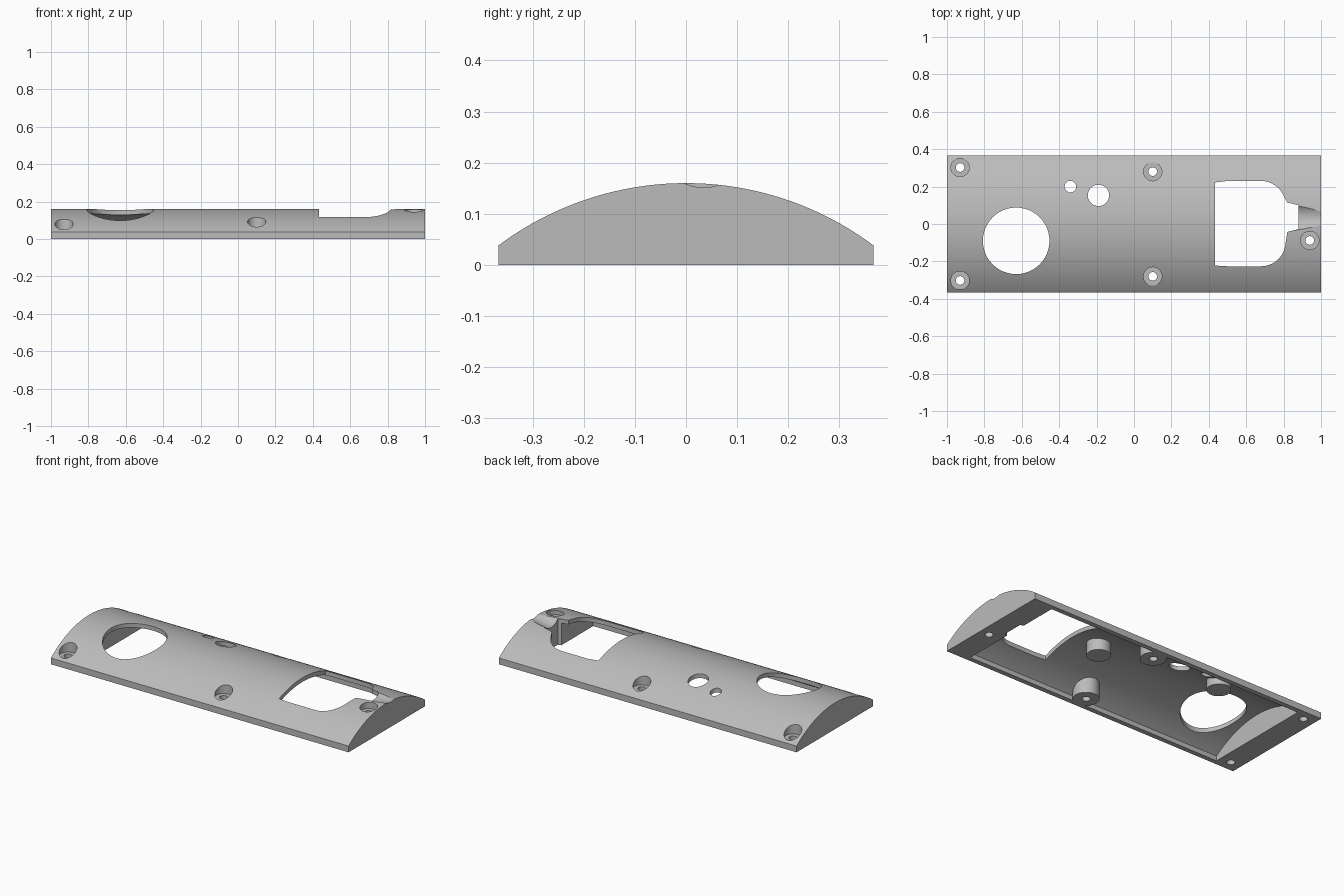
import bpy, bmesh, math
from mathutils import Matrix, Vector

old = bpy.data.objects.get("Cube")
if old:
    bpy.data.objects.remove(old, do_unlink=True)

grey = bpy.data.materials.new("plain grey")
grey.use_nodes = True
grey.diffuse_color = (0.5, 0.5, 0.5, 1)
grey.node_tree.nodes["Principled BSDF"].inputs["Base Color"].default_value = (0.5, 0.5, 0.5, 1)

ARC_Z = -0.453      # shared centre height of the outer and inner arcs
R_OUT, R_IN = 0.613, 0.588


def add_object(name, bm):
    bmesh.ops.recalc_face_normals(bm, faces=bm.faces)
    mesh = bpy.data.meshes.new(name)
    bm.to_mesh(mesh)
    bm.free()
    mesh.materials.append(grey)
    ob = bpy.data.objects.new(name, mesh)
    bpy.context.collection.objects.link(ob)
    return ob


def prism(name, points, direction):
    bm = bmesh.new()
    face = bm.faces.new([bm.verts.new(p) for p in points])
    new = bmesh.ops.extrude_face_region(bm, geom=[face])["geom"]
    verts = [v for v in new if isinstance(v, bmesh.types.BMVert)]
    bmesh.ops.translate(bm, verts=verts, vec=direction)
    return add_object(name, bm)


def cylinder(name, start, end, radius, sides=48):
    a, b = Vector(start), Vector(end)
    turn = (b - a).to_track_quat("Z", "Y").to_matrix().to_4x4()
    bm = bmesh.new()
    bmesh.ops.create_cone(bm, cap_ends=True, segments=sides, radius1=radius, radius2=radius,
                          depth=(b - a).length, matrix=Matrix.Translation((a + b) / 2) @ turn)
    return add_object(name, bm)


def upright(name, x, y, radius, bottom=-0.1, top=0.3):
    return cylinder(name, (x, y, bottom), (x, y, top), radius)


def arch(name, half_width, radius, x0, x1, floor, steps=64):
    # Flat-bottomed bar with an arched top, running along x
    limit = math.asin(half_width / radius)
    points = [(x0, -half_width, floor)]
    for i in range(steps + 1):
        a = limit * (2 * i / steps - 1)
        points.append((x0, radius * math.sin(a), ARC_Z + radius * math.cos(a)))
    points.append((x0, half_width, floor))
    return prism(name, points, (x1 - x0, 0, 0))


def cut(target, cutter):
    mod = target.modifiers.new("cut", "BOOLEAN")
    mod.operation = "DIFFERENCE"
    mod.solver = "EXACT"
    mod.object = cutter
    cutter.hide_render = True
    bpy.context.view_layer.objects.active = target
    bpy.ops.object.modifier_apply(modifier=mod.name)
    bpy.data.objects.remove(cutter, do_unlink=True)


cover = arch("arched_cover", 0.367, R_OUT, -1, 1, 0)

# Hollow underside, leaving solid ends and round bosses
cavity = arch("cavity", 0.338, R_IN, -0.86, 0.86, -0.1)
for x, y, radius, bottom in [(0.1, 0.28, 0.072, 0), (0.1, -0.28, 0.072, 0),
                             (0.28, 0.04, 0.066, 0.06), (-0.45, 0.17, 0.066, 0.06)]:
    cut(cavity, upright("boss", x, y, radius, bottom))
cut(cover, cavity)

# Round openings
for x, y, radius in [(-0.63, -0.09, 0.178), (-0.34, 0.2, 0.031), (-0.19, 0.153, 0.057)]:
    cut(cover, upright("round_opening", x, y, radius))

# Large window with two rounded corners and a notch towards the end
outline = [(0.432, -0.222), (0.5, -0.226)]
corner = 0.13
for i in range(9):
    a = math.radians(-90 + 80 * i / 8)
    outline.append((0.68 + corner * math.cos(a), -0.096 + corner * math.sin(a)))
outline += [(0.82, -0.042), (0.88, -0.027), (0.88, 0.1), (0.82, 0.115)]
for i in range(9):
    a = math.radians(22 + 68 * i / 8)
    outline.append((0.68 + corner * math.cos(a), 0.1 + corner * math.sin(a)))
outline += [(0.5, 0.23), (0.432, 0.222)]
cut(cover, prism("window", [(x, y, -0.1) for x, y in outline], (0, 0, 0.5)))

# Shallow sloping cable groove
cut(cover, cylinder("groove", (0.8, 0.037, 0.206), (1.05, 0.034, 0.252), 0.09))

# Recessed screw holes
for x, y, seat in [(-0.93, 0.302, 0.045), (-0.93, -0.302, 0.045), (0.1, 0.28, 0.06),
                   (0.1, -0.28, 0.06), (0.94, -0.088, 0.12)]:
    cut(cover, upright("screw_recess", x, y, 0.049, seat))
    cut(cover, upright("screw_hole", x, y, 0.023))

bpy.ops.object.select_all(action="DESELECT")
cover.select_set(True)
bpy.context.view_layer.objects.active = cover
bpy.ops.object.shade_smooth_by_angle(angle=math.radians(25))
